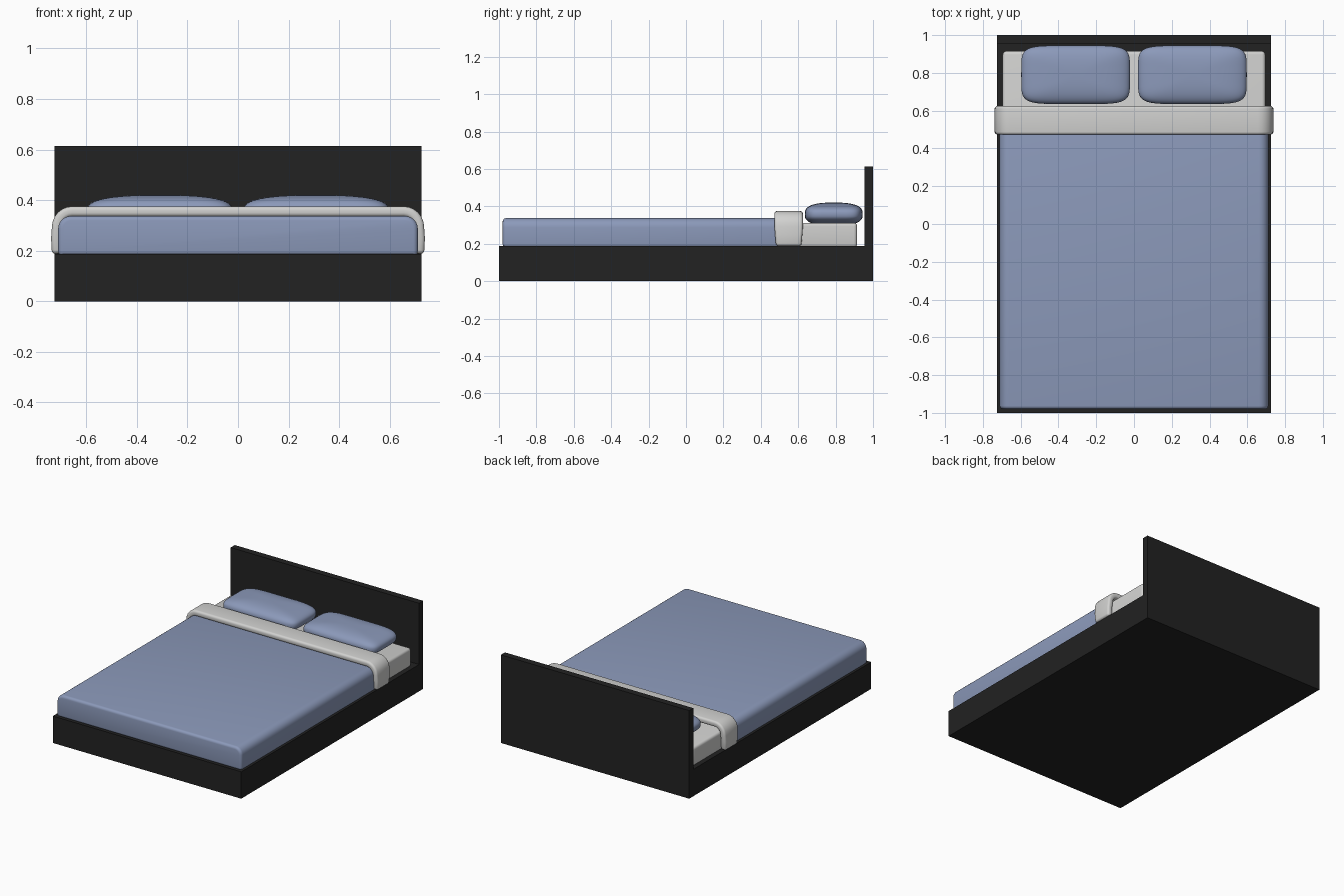
import bpy, bmesh, math

if "Cube" in bpy.data.objects:
    bpy.data.objects.remove(bpy.data.objects["Cube"])


def material(name, rgb):
    m = bpy.data.materials.new(name)
    m.diffuse_color = (*rgb, 1)
    m.use_nodes = True
    m.node_tree.nodes["Principled BSDF"].inputs["Base Color"].default_value = m.diffuse_color
    return m


BLACK = material("black frame", (0.016, 0.016, 0.016))
BLUE = material("blue bedding", (0.26, 0.32, 0.49))
WHITE = material("white linen", (0.64, 0.64, 0.63))


def finish(bm, name, mat, bevel=0, segments=4, smooth=True):
    bmesh.ops.recalc_face_normals(bm, faces=bm.faces)
    me = bpy.data.meshes.new(name)
    bm.to_mesh(me)
    bm.free()
    me.materials.append(mat)
    ob = bpy.data.objects.new(name, me)
    bpy.context.collection.objects.link(ob)
    if bevel:
        mod = ob.modifiers.new("soft edges", 'BEVEL')
        mod.width = bevel
        mod.segments = segments
        mod.limit_method = 'ANGLE'
        mod.angle_limit = math.radians(40)
    if smooth:
        me.shade_smooth()
    return ob


def box(lo, hi):
    bm = bmesh.new()
    bmesh.ops.create_cube(bm, size=1)
    for v in bm.verts:
        v.co = [(a + b) / 2 + c * (b - a) for a, b, c in zip(lo, hi, v.co)]
    return bm


# Frame: solid base and headboard
finish(box((-0.725, -1, 0), (0.725, 0.96, 0.187)), "base", BLACK, smooth=False)
finish(box((-0.725, 0.955, 0), (0.725, 1, 0.613)), "headboard", BLACK, smooth=False)

# Mattress
finish(box((-0.695, -0.95, 0.18), (0.695, 0.915, 0.312)), "mattress", WHITE, 0.018)

# Duvet: large rounding along the long top edges, small rounding elsewhere
bm = box((-0.711, -0.98, 0.18), (0.711, 0.53, 0.337))
long_edges = [e for e in bm.edges if all(v.co.z > 0.3 for v in e.verts)
              and abs(e.verts[0].co.x - e.verts[1].co.x) < 0.01]
bmesh.ops.bevel(bm, geom=long_edges, offset=0.05, segments=6, profile=0.5, affect='EDGES')
finish(bm, "duvet", BLUE, 0.018)

# Folded sheet: a padded strip draped over the duvet
half = [(0.716, 0.188), (0.719, 0.25), (0.716, 0.29)]
half += [(0.656 + 0.06 * math.cos(a), 0.293 + 0.062 * math.sin(a))
         for a in [math.radians(15 * i) for i in range(1, 7)]]
path = half + [(-x, z) for x, z in reversed(half)]
bm = bmesh.new()
rings = []
for i, (x, z) in enumerate(path):
    p, q = path[max(i - 1, 0)], path[min(i + 1, len(path) - 1)]
    tx, tz = q[0] - p[0], q[1] - p[1]
    n = math.hypot(tx, tz)
    nx, nz = tz / n * 0.02, -tx / n * 0.02
    w = 0.068 + 0.008 * min(1, (z - 0.188) / 0.1)
    rings.append([bm.verts.new((x + s * nx, 0.549 + t * w, z + s * nz))
                  for s, t in ((-1, -1), (1, -1), (1, 1), (-1, 1))])
for a, b in zip(rings, rings[1:]):
    for k in range(4):
        bm.faces.new((a[k], a[(k + 1) % 4], b[(k + 1) % 4], b[k]))
bm.faces.new(rings[0])
bm.faces.new(rings[-1])
finish(bm, "folded_sheet", WHITE, 0.015)


# Pillows: soft rounded-rectangle cushions
def power(c, n):
    return math.copysign(abs(c) ** (2 / n), c)


def pillow(name, cx):
    bm = bmesh.new()
    bmesh.ops.create_uvsphere(bm, u_segments=64, v_segments=32, radius=1)
    for v in bm.verts:
        x, y, z = v.co
        r = math.hypot(x, y)
        a = math.atan2(y, x)
        rr = power(r, 2.7)
        v.co = (cx + 0.288 * rr * power(math.cos(a), 5.5),
                0.79 + 0.155 * rr * power(math.sin(a), 5.5),
                0.358 + 0.062 * power(z, 2.7))
    finish(bm, name, BLUE)


for side, label in ((-1, "left"), (1, "right")):
    pillow(label + "_pillow", side * 0.309)
